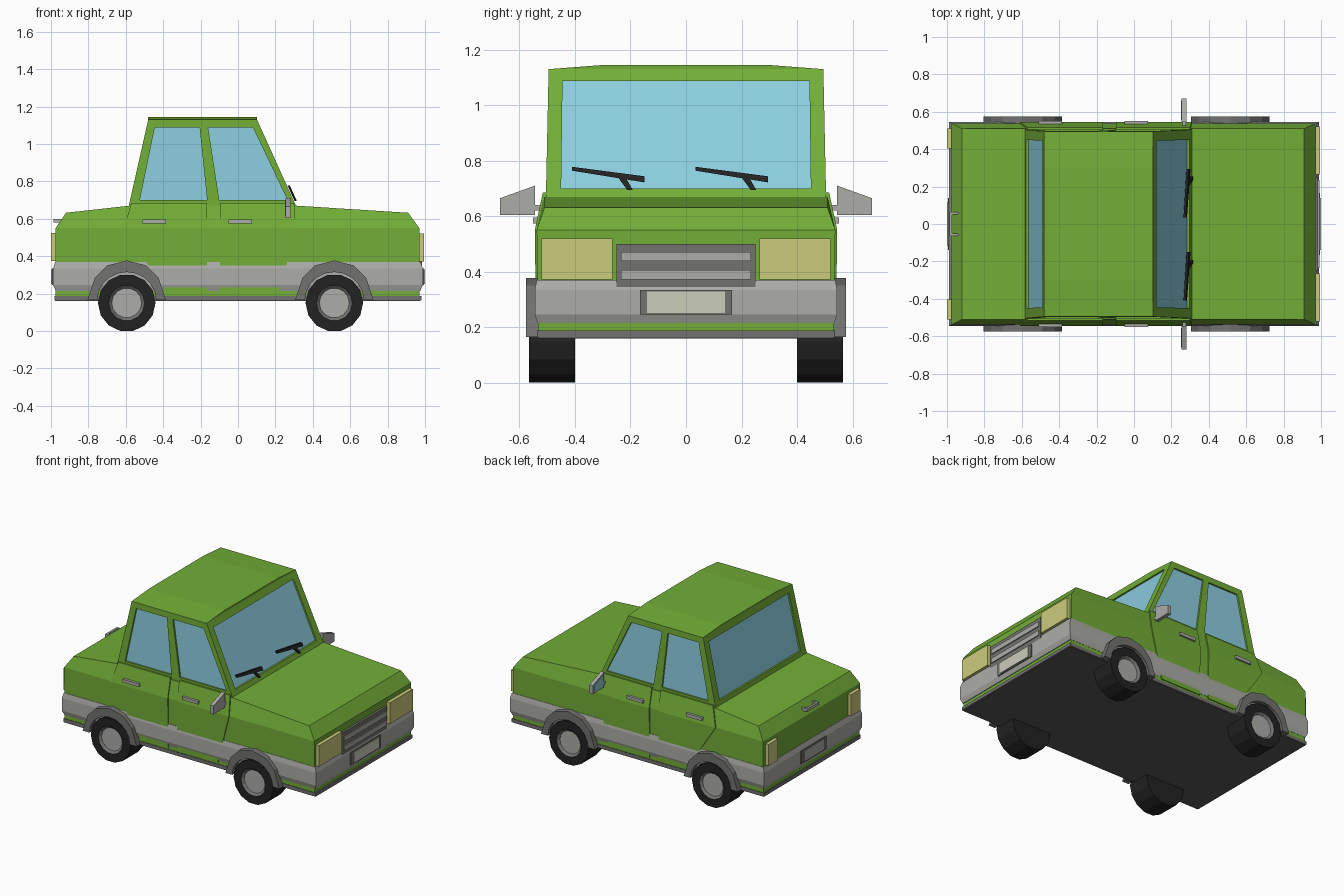
import bpy, bmesh, math
from mathutils import Vector, Matrix

if "Cube" in bpy.data.objects:
    bpy.data.objects.remove(bpy.data.objects["Cube"])


def material(name, r, g, b):
    m = bpy.data.materials.new(name)
    lin = [((c / 255 + 0.055) / 1.055) ** 2.4 for c in (r, g, b)]
    m.diffuse_color = (*lin, 1)
    m.use_nodes = True
    m.node_tree.nodes["Principled BSDF"].inputs["Base Color"].default_value = m.diffuse_color
    return m


GREEN = material("green paint", 115, 174, 55)
GLASS = material("pale blue glass", 140, 206, 223)
LIGHT = material("light grey", 172, 172, 167)
DARK = material("dark grey", 114, 114, 112)
BLACK = material("black rubber", 34, 34, 34)
LAMP = material("yellow lamp", 203, 203, 124)
PLATE = material("cream plate", 203, 205, 186)
UNDER = material("underside grey", 90, 88, 87)


def finish(name, bm, *mats):
    bmesh.ops.remove_doubles(bm, verts=bm.verts, dist=1e-5)
    bmesh.ops.recalc_face_normals(bm, faces=bm.faces)
    me = bpy.data.meshes.new(name)
    bm.to_mesh(me)
    bm.free()
    for m in mats:
        me.materials.append(m)
    ob = bpy.data.objects.new(name, me)
    bpy.context.collection.objects.link(ob)
    return ob


def face(bm, pts, mi=0):
    f = bm.faces.new([bm.verts.new(p) for p in pts])
    f.material_index = mi
    return f


def loft(name, mat, levels):
    """Stack of rectangles (x0, x1, y0, y1, z) joined into a solid."""
    bm = bmesh.new()
    rings = [[bm.verts.new(p) for p in ((a, c, z), (b, c, z), (b, d, z), (a, d, z))]
             for a, b, c, d, z in levels]
    for r, t in zip(rings, rings[1:]):
        for i in range(4):
            j = (i + 1) % 4
            bm.faces.new((r[i], r[j], t[j], t[i]))
    bm.faces.new(rings[0])
    bm.faces.new(rings[-1])
    return finish(name, bm, mat)


def box(name, mat, x0, x1, y0, y1, z0, z1):
    return loft(name, mat, [(x0, x1, y0, y1, z0), (x0, x1, y0, y1, z1)])


def prism(name, mat, pts, axis, a, b):
    """Polygon extruded along x (pts are y,z) or y (pts are x,z)."""
    bm = bmesh.new()
    put = (lambda p, t: (t, p[0], p[1])) if axis == "x" else (lambda p, t: (p[0], t, p[1]))
    f = face(bm, [put(p, a) for p in pts])
    new = bmesh.ops.extrude_face_region(bm, geom=[f])["geom"]
    off = Vector(put((0, 0), b - a))
    bmesh.ops.translate(bm, vec=off, verts=[v for v in new if isinstance(v, bmesh.types.BMVert)])
    return finish(name, bm, mat)


# Lower body: cross-sections along x with sloping bonnet, boot and shoulders
bm = bmesh.new()
secs = []
for xb, xt, zt in ((-.975, -.92, .632), (-.58, -.58, .67), (.31, .31, .67), (.97, .91, .632)):
    secs.append([bm.verts.new(p) for p in (
        (xb, -.533, .17), (xb, -.538, .55), (xt, -.51, zt),
        (xt, .51, zt), (xb, .538, .55), (xb, .533, .17))])
for r, t in zip(secs, secs[1:]):
    for i in range(6):
        j = (i + 1) % 6
        bm.faces.new((r[i], r[j], t[j], t[i]))
for s in (secs[0], secs[-1]):
    bm.faces.new((s[0], s[1], s[4], s[5]))
    bm.faces.new((s[1], s[2], s[3], s[4]))
finish("body", bm, GREEN)

# Cabin with recessed windows
Z0, Z1 = .665, 1.13
k = lambda z: (z - Z0) / (Z1 - Z0)
side_y = lambda z: .505 - .01 * k(z)
front_x = lambda z: .312 - .21 * k(z)
rear_x = lambda z: -.585 + .105 * k(z)
bm = bmesh.new()


def window(outer, inner, push):
    push = Vector(push)
    deep = [Vector(p) + push for p in inner]
    for i in range(4):
        j = (i + 1) % 4
        face(bm, (outer[i], outer[j], inner[j], inner[i]))
        face(bm, (inner[i], inner[j], deep[j], deep[i]))
    face(bm, deep, 1)


for s in (-1, 1):
    side = lambda pts: [(x, s * side_y(z), z) for x, z in pts]
    window(side([(rear_x(Z0), Z0), (rear_x(Z1), Z1), (-.183, Z1), (-.13, Z0)]),
           side([(-.525, .70), (-.445, 1.088), (-.205, 1.088), (-.165, .70)]), (0, -s * .012, 0))
    window(side([(-.13, Z0), (-.183, Z1), (front_x(Z1), Z1), (front_x(Z0), Z0)]),
           side([(-.10, .70), (-.16, 1.088), (.08, 1.088), (.265, .70)]), (0, -s * .012, 0))
for fx, push in ((front_x, -.012), (rear_x, .012)):
    rect = lambda a, b, w0, w1: [(fx(z), y, z) for y, z in ((-w0, a), (w0, a), (w1, b), (-w1, b))]
    window(rect(Z0, Z1, side_y(Z0), side_y(Z1)), rect(.70, 1.088, .45, .445), (push, 0, 0))
crown = [(-.495, Z1), (-.3, 1.145), (.3, 1.145), (.495, Z1)]
for (a, za), (b, zb) in zip(crown, crown[1:]):
    face(bm, ((rear_x(Z1), a, za), (front_x(Z1), a, za), (front_x(Z1), b, zb), (rear_x(Z1), b, zb)))
for x in (rear_x(Z1), front_x(Z1)):
    face(bm, [(x, y, z) for y, z in crown])
face(bm, [(x, y, Z0) for x, y in ((rear_x(Z0), -.505), (front_x(Z0), -.505),
                                 (front_x(Z0), .505), (rear_x(Z0), .505))])
finish("cabin", bm, GREEN, GLASS)

# Bumper band, sill trim and floor
loft("bumper_band", LIGHT, [(-x, x, -y, y, z) for x, y, z in (
    (.975, .535, .215), (.988, .545, .245), (.988, .545, .335), (.977, .538, .37))])
box("sill_trim", DARK, -.982, .98, -.537, .537, .165, .188)
box("floor", UNDER, -.978, .976, -.533, .533, .16, .166)

for s, tag in ((-1, "right"), (1, "left")):
    # Doors, slightly proud of the body
    for name, x0s, x1s in (("rear_door", (-.38, -.61, -.57), (-.165,) * 3),
                           ("front_door", (-.095,) * 3, (.22, .31, .30))):
        loft(f"{name}_{tag}", GREEN, [(a, b, *sorted((s * .48, s * y)), z) for a, b, y, z in
                                      zip(x0s, x1s, (.540, .545, .516), (.2, .55, .685))])
    # Door handles
    for x in (-.51, -.05):
        box(f"door_handle_{tag}", LIGHT, x, x + .125, *sorted((s * .52, s * .552)), .574, .596)

    # Wing mirrors with glass on the rear face
    prism(f"wing_mirror_{tag}", LIGHT, [(s * y, z) for y, z in (
        (.545, .605), (.67, .605), (.67, .665), (.545, .71))], "x", .255, .28)
    prism(f"mirror_glass_{tag}", GLASS, [(s * y, z) for y, z in (
        (.555, .615), (.66, .615), (.66, .658), (.555, .697))], "x", .251, .256)
    box(f"mirror_bracket_{tag}", LIGHT, .258, .277, *sorted((s * .50, s * .55)), .62, .64)

    for cx, end in ((-.595, "rear"), (.515, "front")):
        # Wheel arch
        outer = [(-.21, .165), (-.17, .285), (-.105, .35), (0, .377), (.105, .35), (.17, .285), (.21, .165)]
        arc = [math.pi * i / 10 for i in range(11)]
        inner = [(.157 * math.cos(a), .165 + .15 * math.sin(a)) for a in arc]
        prism(f"{end}_arch_{tag}", DARK, [(cx + x, z) for x, z in outer + inner], "y", s * .5, s * .576)
        # Wheel: tyre, rim ring and hub by insetting the outer cap
        bm = bmesh.new()
        bmesh.ops.create_cone(bm, cap_ends=True, segments=14, radius1=.154, radius2=.154, depth=.165)
        bmesh.ops.rotate(bm, verts=bm.verts, matrix=Matrix.Rotation(math.pi / 14, 3, "Z"))
        bmesh.ops.rotate(bm, verts=bm.verts, matrix=Matrix.Rotation(math.pi / 2, 3, "X"))
        bmesh.ops.translate(bm, verts=bm.verts, vec=(cx, s * .4825, .152))
        low = min(v.co.z for v in bm.verts)
        bmesh.ops.translate(bm, verts=bm.verts, vec=(0, 0, -low))
        cap = max(bm.faces, key=lambda f: s * f.calc_center_median().y)
        for thick, depth, mi in ((.058, 0, 1), (.016, -.015, 2)):
            bmesh.ops.inset_individual(bm, faces=[cap], thickness=thick, depth=depth)
            if mi == 2:
                for e in cap.edges:
                    for f in e.link_faces:
                        f.material_index = 1
            cap.material_index = mi
        finish(f"{end}_wheel_{tag}", bm, BLACK, DARK, LIGHT)

    # Lamps
    box(f"headlight_{tag}", LAMP, .95, .995, *sorted((s * .265, s * .52)), .372, .52)
    box(f"tail_light_{tag}", LAMP, -1.0, -.95, *sorted((s * .405, s * .51)), .375, .525)

# Grille with two bars
box("grille", DARK, .95, .985, -.25, .25, .34, .50)
for z in (.372, .438):
    box("grille_bar", LIGHT, .96, .992, -.235, .235, z, z + .034)

# Number plates and their frames
for s, w, end in ((1, .165, "front"), (-1, .14, "rear")):
    box(f"{end}_plate_frame", DARK, *sorted((s * .95, s * .995)), -w, w, .245, .335)
    box(f"{end}_plate", PLATE if s > 0 else LIGHT, *sorted((s * .96, s * 1.0)), -w + .025, w - .025, .252, .328)

# Boot handle
box("boot_handle", LIGHT, -.987, -.972, -.065, .065, .58, .60)
for y in (-.058, .058):
    box("boot_handle_post", LIGHT, -.98, -.94, y - .007, y + .007, .58, .60)

# Windscreen wipers, leaning with the glass
for y in (-.41, .035):
    for part, pts in (("blade", [(0, .778), (0, .764), (.26, .722), (.26, .744)]),
                      ("arm", [(.165, .74), (.195, .735), (.218, .695), (.198, .695)])):
        ob = prism(f"wiper_{part}", BLACK, [(y + a, z) for a, z in pts], "x", 0, .012)
        for v in ob.data.vertices:
            v.co.x += front_x(v.co.z) + .004
